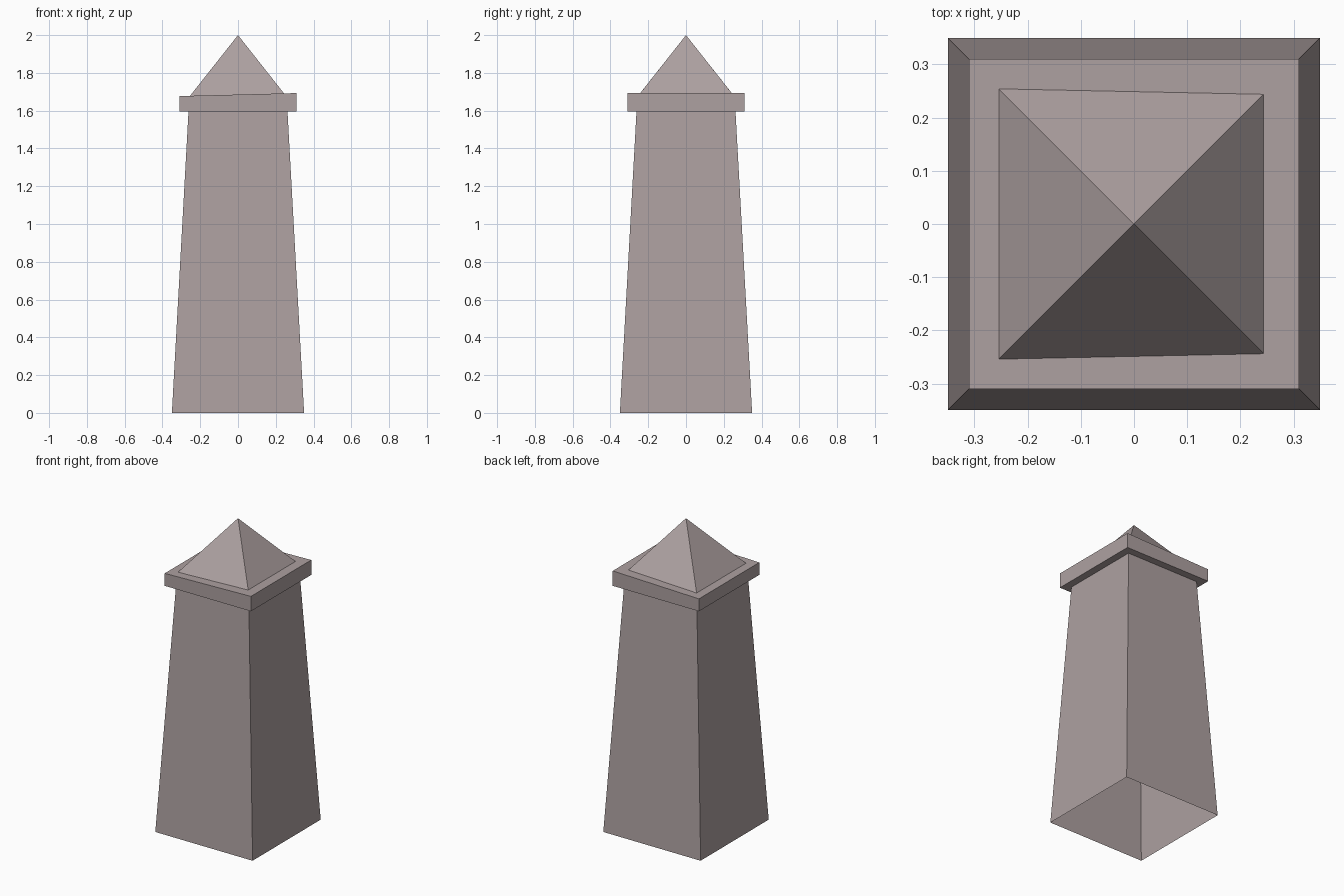
import bpy
import bmesh

cube = bpy.data.objects.get("Cube")
if cube:
    bpy.data.objects.remove(cube)

stone = bpy.data.materials.new("warm_grey_stone")
stone.use_nodes = True
colour = (0.42, 0.355, 0.355, 1)
stone.diffuse_color = colour
stone.node_tree.nodes["Principled BSDF"].inputs["Base Color"].default_value = colour

CORNERS = [(-1, -1), (1, -1), (1, 1), (-1, 1)]
APEX = 2.0
TAPER = 0.79  # roof half-width gained per unit of drop


def cap_top(x):
    """Height of the slightly tilted top of the cap."""
    return 1.685 + 0.026 * x


def square(half, height):
    return [(sx * half, sy * half, height) for sx, sy in CORNERS]


def loft(name, rings, close_bottom=False, close_top=False):
    """Join rings of points with flat sides; a single point makes a tip."""
    bm = bmesh.new()
    loops = [[bm.verts.new(p) for p in ring] for ring in rings]
    for low, high in zip(loops, loops[1:]):
        for i in range(4):
            j = (i + 1) % 4
            if len(high) == 1:
                bm.faces.new((low[i], low[j], high[0]))
            else:
                bm.faces.new((low[i], low[j], high[j], high[i]))
    if close_bottom:
        bm.faces.new(loops[0][::-1])
    if close_top:
        bm.faces.new(loops[-1])
    mesh = bpy.data.meshes.new(name)
    bm.to_mesh(mesh)
    bm.free()
    mesh.materials.append(stone)
    obj = bpy.data.objects.new(name, mesh)
    bpy.context.collection.objects.link(obj)
    return obj


# Tapered shaft, open underneath
loft("shaft", [square(0.35, 0), square(0.262, 1.596)])

# Overhanging cap with a tilted top
upper = [(x, y, cap_top(x)) for x, y, z in square(0.31, 0)]
loft("cap", [square(0.31, 1.596), upper], True, True)

# Pyramid roof whose base follows the tilt of the cap
base = []
for sx, sy in CORNERS:
    half = (APEX - cap_top(sx * 0.25)) * TAPER
    base.append((sx * half, sy * half, cap_top(sx * half)))
loft("pyramid_roof", [base, [(0, 0, APEX)]])
